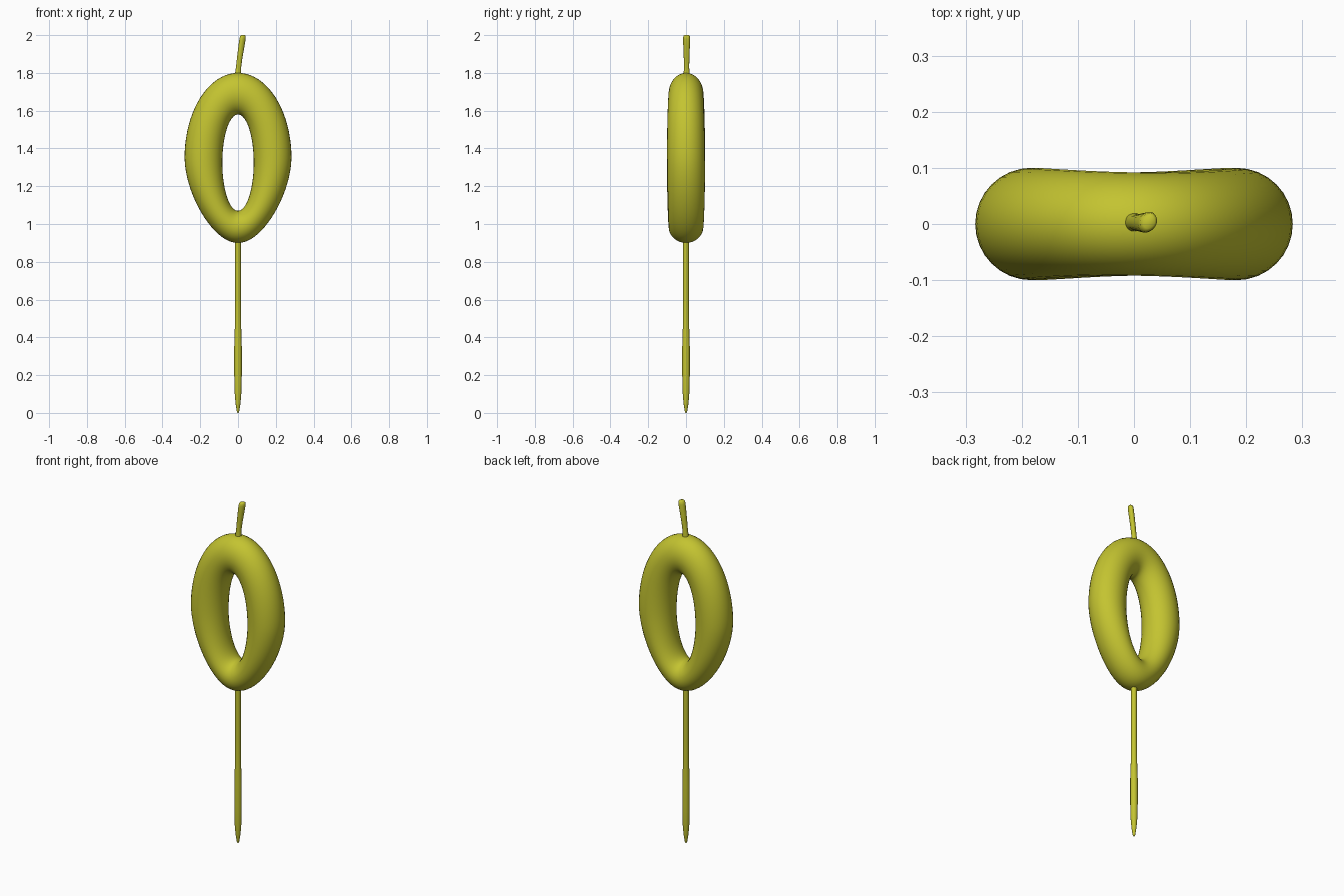
import bpy, bmesh
from math import sin, cos, pi, tau
from mathutils import Vector

cube = bpy.data.objects.get("Cube")
if cube:
    bpy.data.objects.remove(cube)

wax = bpy.data.materials.new("olive yellow wax")
wax.use_nodes = True
COLOR = (0.55, 0.55, 0.03, 1)
wax.diffuse_color = COLOR
wax.node_tree.nodes["Principled BSDF"].inputs["Base Color"].default_value = COLOR


def loft(name, rings, closed=False):
    """Skin a list of point loops; cap the ends unless the loft closes on itself."""
    bm = bmesh.new()
    loops = [[bm.verts.new(p) for p in ring] for ring in rings]
    pairs = list(zip(loops, loops[1:]))
    if closed:
        pairs.append((loops[-1], loops[0]))
    for a, b in pairs:
        n = len(a)
        for i in range(n):
            j = (i + 1) % n
            bm.faces.new((a[i], a[j], b[j], b[i]))
    if not closed:
        bm.faces.new(loops[0])
        bm.faces.new(loops[-1])
    bmesh.ops.recalc_face_normals(bm, faces=bm.faces)
    mesh = bpy.data.meshes.new(name)
    bm.to_mesh(mesh)
    bm.free()
    mesh.materials.append(wax)
    obj = bpy.data.objects.new(name, mesh)
    bpy.context.collection.objects.link(obj)
    bpy.ops.object.select_all(action='DESELECT')
    obj.select_set(True)
    bpy.context.view_layer.objects.active = obj
    bpy.ops.object.shade_smooth_by_angle(angle=pi / 3)
    return obj


# Oval ring: tube spanning an outer egg outline and an inner ellipse
def ring_section(t, sides=32):
    c, s = cos(t), sin(t)
    taper = 1 - 0.2 * abs(s) ** 1.5 if s < 0 else 1
    outer = Vector((0.283 * c * taper, 0, 1.35 + 0.45 * s))
    inner = Vector((0.083 * c, 0, 1.325 + 0.255 * s))
    mid, half = (outer + inner) / 2, (outer - inner) / 2
    depth = 0.1 - 0.008 * s * s
    shift = -0.015 * mid.x * s
    return [mid + half * cos(a) + Vector((0, depth * sin(a) + shift, 0))
            for a in (tau * k / sides for k in range(sides))]


loft("oval_ring", [ring_section(tau * i / 80) for i in range(80)], closed=True)


# Stick: round pick, thicker low down, tapering to a blunt point
def circle(z, r, sides=16):
    return [(r * cos(tau * k / sides), r * sin(tau * k / sides), z)
            for k in range(sides)]


STICK = [(0, 0.003), (0.01, 0.007), (0.05, 0.013), (0.11, 0.018), (0.2, 0.02),
         (0.35, 0.02), (0.45, 0.017), (0.6, 0.015), (0.93, 0.015)]
loft("stick", [circle(z, r) for z, r in STICK])


# Wick: leaning two-strand cord with a slight flare at its base
def wick_section(z, x, r, sides=24):
    twist = (z - 1.78) * 2
    points = []
    for k in range(sides):
        a = tau * k / sides
        lobe = r * (1 + 0.15 * cos(2 * (a - twist)))
        points.append((x + 0.75 * lobe * cos(a), 0.003 + lobe * sin(a), z))
    return points


WICK = [(1.78, 0, 0.02), (1.805, 0.001, 0.018), (1.83, 0.003, 0.016),
        (1.88, 0.009, 0.017), (1.94, 0.018, 0.019), (1.98, 0.024, 0.02),
        (1.995, 0.026, 0.018), (2.0, 0.027, 0.012)]
loft("wick", [wick_section(*w) for w in WICK])
